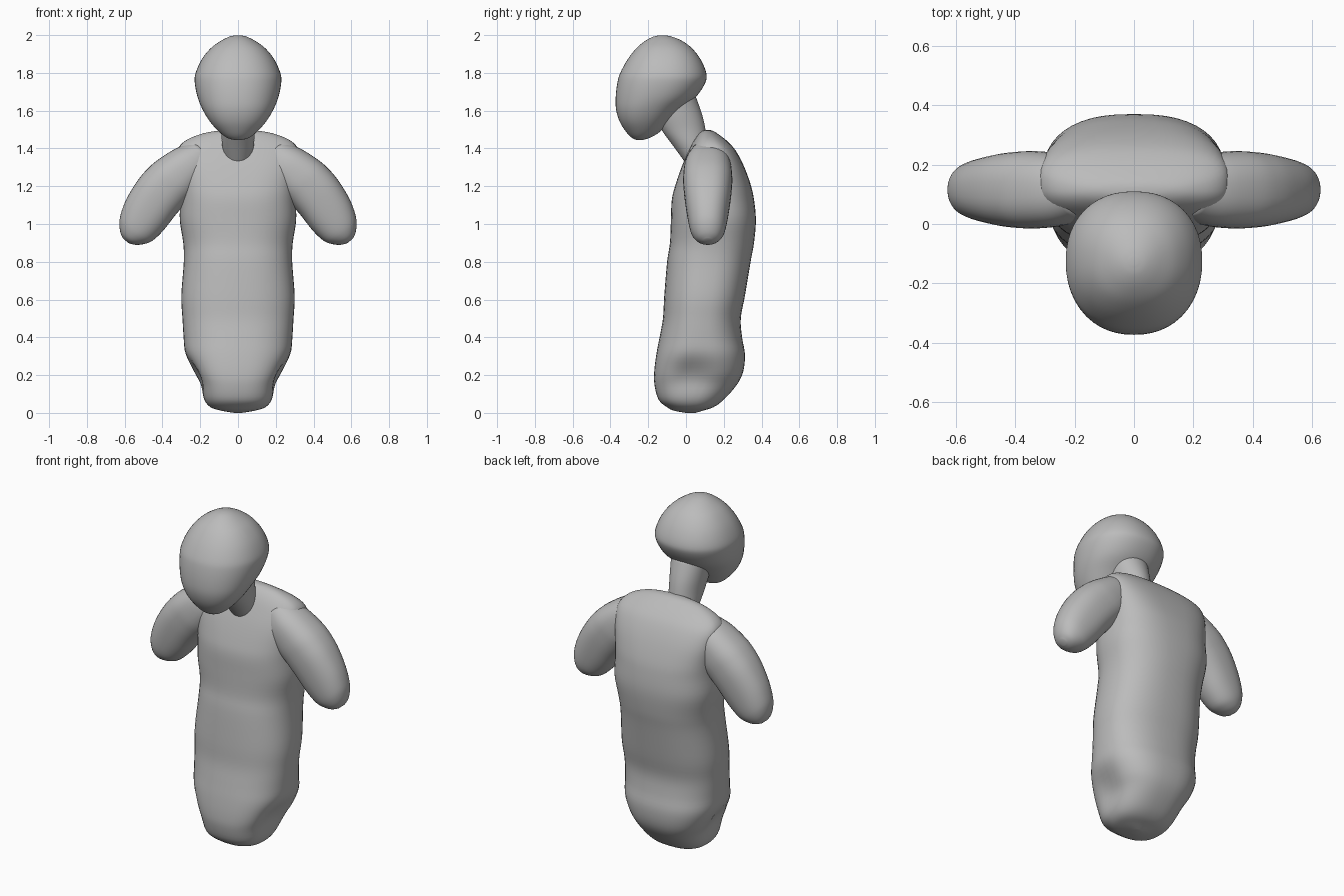
import bpy, math
from mathutils import Vector

grey = bpy.data.materials.new("plain grey")
grey.diffuse_color = (0.5, 0.5, 0.5, 1)


def smooth_rows(rows, steps=4):
    """Catmull-Rom interpolation between section rows."""
    out = []
    for i in range(len(rows) - 1):
        p0, p1 = rows[max(i - 1, 0)], rows[i]
        p2, p3 = rows[i + 1], rows[min(i + 2, len(rows) - 1)]
        for k in range(steps):
            t = k / steps
            out.append([0.5 * (2 * b + (c - a) * t + (2 * a - 5 * b + 4 * c - d) * t * t
                               + (3 * b - a - 3 * c + d) * t ** 3)
                        for a, b, c, d in zip(p0, p1, p2, p3)])
    out.append(list(rows[-1]))
    return out


def loft(name, rows, place, n=48):
    """Rows are (height, low edge, high edge, half width, squareness)."""
    verts, faces = [], []
    rows = smooth_rows(rows)
    for h, lo, hi, w, e in rows:
        for k in range(n):
            a = 2 * math.pi * k / n
            c, s = math.cos(a), math.sin(a)
            u = math.copysign(abs(c) ** (2 / e), c) * w
            v = (lo + hi) / 2 + math.copysign(abs(s) ** (2 / e), s) * (hi - lo) / 2
            verts.append(place(u, v, h))
    for j in range(len(rows) - 1):
        for k in range(n):
            m = (k + 1) % n
            faces.append((j * n + k, j * n + m, (j + 1) * n + m, (j + 1) * n + k))
    faces.append(tuple(reversed(range(n))))
    faces.append(tuple(range((len(rows) - 1) * n, len(rows) * n)))
    me = bpy.data.meshes.new(name)
    me.from_pydata(verts, [], faces)
    me.materials.append(grey)
    ob = bpy.data.objects.new(name, me)
    bpy.context.collection.objects.link(ob)
    bpy.ops.object.select_all(action='DESELECT')
    ob.select_set(True)
    bpy.context.view_layer.objects.active = ob
    bpy.ops.object.mode_set(mode='EDIT')
    bpy.ops.mesh.select_all(action='SELECT')
    bpy.ops.mesh.normals_make_consistent(inside=False)
    bpy.ops.object.mode_set(mode='OBJECT')
    bpy.ops.object.shade_smooth()
    return ob


def upright(u, v, h):
    return (u, v, h)


def torso_place(u, v, h):
    # shallow leg sockets pressed into the hips
    dent = 0.14 * math.exp(-((v - 0.02) / 0.10) ** 2 - ((h - 0.2) / 0.08) ** 2)
    return (u * (1 - dent), v, h)


# Torso with rounded base
loft("torso", [
    (0.0, 0.0, 0.05, 0.02, 2),
    (0.012, -0.065, 0.09, 0.09, 2.2),
    (0.03, -0.10, 0.145, 0.145, 2.4),
    (0.07, -0.145, 0.20, 0.18, 2.5),
    (0.15, -0.167, 0.27, 0.208, 2.6),
    (0.22, -0.168, 0.303, 0.245, 2.6),
    (0.31, -0.157, 0.312, 0.28, 2.5),
    (0.40, -0.14, 0.297, 0.288, 2.4),
    (0.50, -0.122, 0.29, 0.294, 2.4),
    (0.62, -0.115, 0.312, 0.30, 2.4),
    (0.80, -0.10, 0.342, 0.287, 2.4),
    (0.90, -0.085, 0.36, 0.29, 2.4),
    (1.02, -0.08, 0.37, 0.308, 2.5),
    (1.13, -0.075, 0.36, 0.305, 2.6),
    (1.21, -0.055, 0.342, 0.307, 2.8),
    (1.31, -0.02, 0.305, 0.318, 3),
    (1.39, 0.015, 0.262, 0.32, 2.8),
    (1.44, 0.04, 0.217, 0.28, 2.5),
    (1.475, 0.065, 0.172, 0.20, 2.3),
    (1.492, 0.085, 0.145, 0.12, 2),
    (1.498, 0.10, 0.125, 0.03, 2)], torso_place)

# Neck leaning forward
loft("neck", [
    (1.28, 0.03, 0.13, 0.05, 2),
    (1.32, 0.0, 0.125, 0.063, 2),
    (1.41, -0.065, 0.115, 0.083, 2),
    (1.50, -0.13, 0.103, 0.09, 2),
    (1.58, -0.16, 0.085, 0.10, 2),
    (1.68, -0.15, 0.05, 0.11, 2)], upright)

# Egg-shaped head, chin forward
loft("head", [
    (1.444, -0.26, -0.235, 0.015, 2),
    (1.455, -0.285, -0.195, 0.055, 2),
    (1.485, -0.315, -0.142, 0.097, 2.1),
    (1.54, -0.35, -0.09, 0.147, 2.2),
    (1.605, -0.37, -0.025, 0.187, 2.2),
    (1.675, -0.372, 0.055, 0.215, 2.2),
    (1.75, -0.363, 0.103, 0.229, 2.2),
    (1.80, -0.348, 0.107, 0.224, 2.2),
    (1.87, -0.31, 0.078, 0.193, 2.2),
    (1.93, -0.263, 0.032, 0.145, 2.2),
    (1.97, -0.215, -0.022, 0.09, 2.1),
    (1.992, -0.172, -0.075, 0.045, 2),
    (1.999, -0.138, -0.112, 0.012, 2)], upright)

# Upper arm stubs, hanging outward and down
arm_rows = [
    (-0.15, -0.05, 0.11, 0.085, 2.2),
    (-0.06, -0.07, 0.158, 0.118, 2.3),
    (0.05, -0.075, 0.193, 0.130, 2.4),
    (0.13, -0.07, 0.204, 0.128, 2.4),
    (0.21, -0.067, 0.202, 0.121, 2.4),
    (0.31, -0.07, 0.186, 0.108, 2.3),
    (0.39, -0.06, 0.158, 0.094, 2.2),
    (0.434, -0.035, 0.13, 0.078, 2.1),
    (0.465, -0.003, 0.097, 0.054, 2),
    (0.48, 0.03, 0.066, 0.02, 2)]
for side, label in ((-1, "left"), (1, "right")):
    def arm_place(u, v, h, side=side):
        x = 0.25 + 0.64 * h + 0.77 * v
        z = 1.25 - 0.77 * h + 0.64 * v
        return Vector((side * x, 0.115 + u, z))
    loft(label + "_arm", arm_rows, arm_place, 40)
